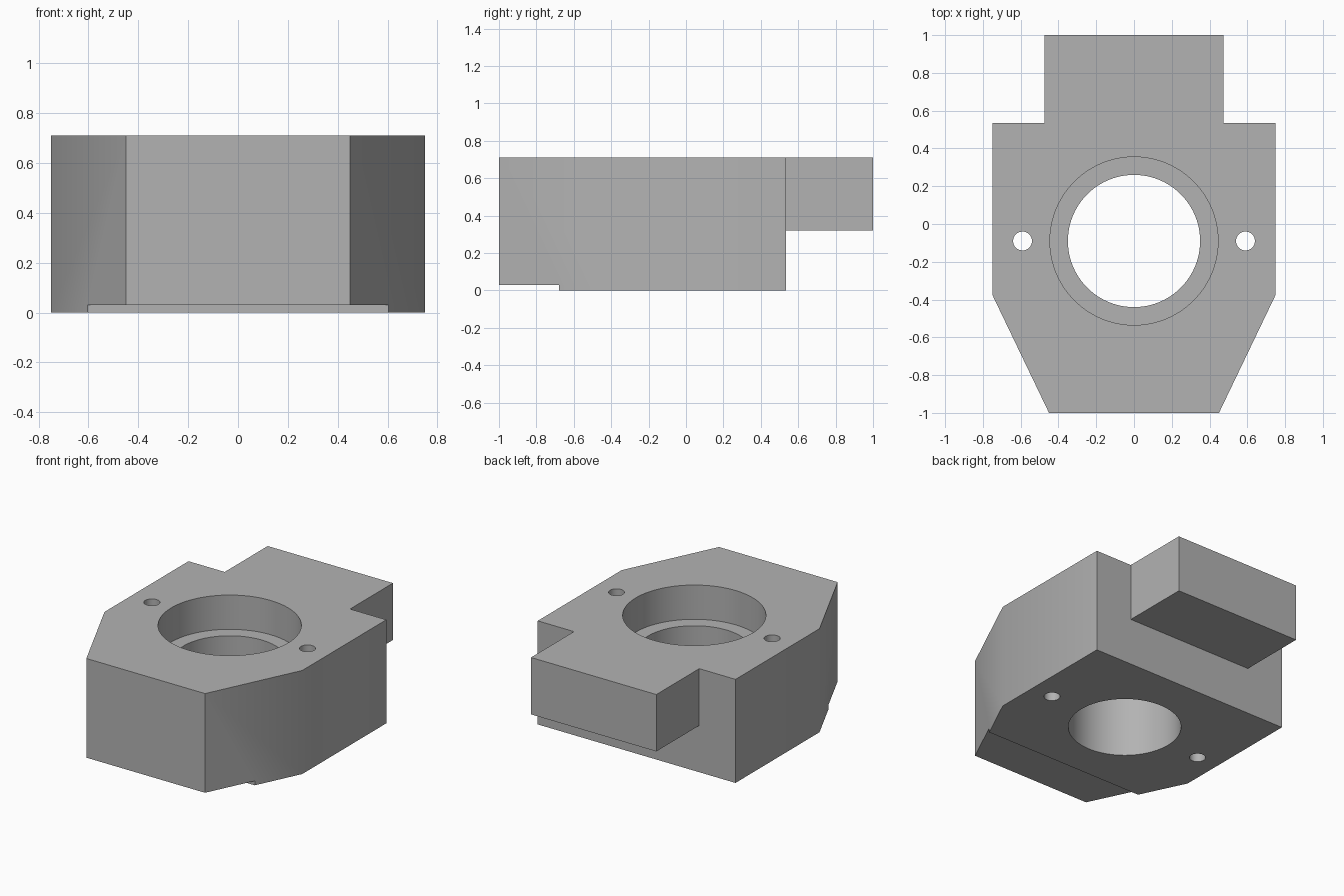
import bpy, bmesh, math

cube = bpy.data.objects.get("Cube")
if cube:
    bpy.data.objects.remove(cube, do_unlink=True)

HEIGHT = 0.71
BORE_Y = -0.09


def make_material(name, rgb):
    mat = bpy.data.materials.new(name)
    mat.use_nodes = True
    mat.diffuse_color = (*rgb, 1)
    mat.node_tree.nodes["Principled BSDF"].inputs["Base Color"].default_value = (*rgb, 1)
    return mat


def prism(name, outline, z0, z1):
    """Extrude a counter-clockwise outline from z0 up to z1."""
    bm = bmesh.new()
    base = bm.faces.new([bm.verts.new((x, y, z0)) for x, y in outline])
    top = bmesh.ops.extrude_face_region(bm, geom=[base])["geom"]
    bmesh.ops.translate(bm, vec=(0, 0, z1 - z0),
                        verts=[v for v in top if isinstance(v, bmesh.types.BMVert)])
    bmesh.ops.recalc_face_normals(bm, faces=bm.faces)
    mesh = bpy.data.meshes.new(name)
    bm.to_mesh(mesh)
    bm.free()
    obj = bpy.data.objects.new(name, mesh)
    bpy.context.collection.objects.link(obj)
    return obj


def circle(x, y, r, n):
    return [(x + r * math.cos(2 * math.pi * i / n), y + r * math.sin(2 * math.pi * i / n))
            for i in range(n)]


def rectangle(half_width, y0, y1):
    return [(-half_width, y0), (half_width, y0), (half_width, y1), (-half_width, y1)]


# Block with tapered front and narrower rear tab, mirrored from its left half
half = [(0.45, -1), (0.75, -0.375), (0.75, 0.535), (0.475, 0.535), (0.475, 1)]
body = prism("housing_block", half + [(-x, y) for x, y in reversed(half)], 0, HEIGHT)
body.data.materials.append(make_material("machined grey", (0.45, 0.45, 0.45)))

# Cutters: space below the tab, shallow front relief, stepped bore, bolt holes
cutters = [
    prism("tab_undercut", rectangle(1, 0.535, 1.2), -0.2, 0.32),
    prism("front_relief", rectangle(1, -1.2, -0.68), -0.2, 0.03),
    prism("through_bore", circle(0, BORE_Y, 0.35, 96), -0.2, 1),
    prism("counterbore", circle(0, BORE_Y, 0.445, 96), 0.475, 1),
]
for side in (-1, 1):
    cutters.append(prism("bolt_hole", circle(side * 0.59, BORE_Y, 0.05, 40), -0.2, 1))

bpy.ops.object.select_all(action="DESELECT")
bpy.context.view_layer.objects.active = body
body.select_set(True)
for cutter in cutters:
    cutter.hide_render = True
    mod = body.modifiers.new(cutter.name, "BOOLEAN")
    mod.operation = "DIFFERENCE"
    mod.solver = "EXACT"
    mod.object = cutter
    bpy.ops.object.modifier_apply(modifier=mod.name)
for cutter in cutters:
    bpy.data.objects.remove(cutter, do_unlink=True)

# Smooth the bores while keeping machined edges crisp
bpy.ops.object.shade_smooth_by_angle(angle=math.radians(30))
